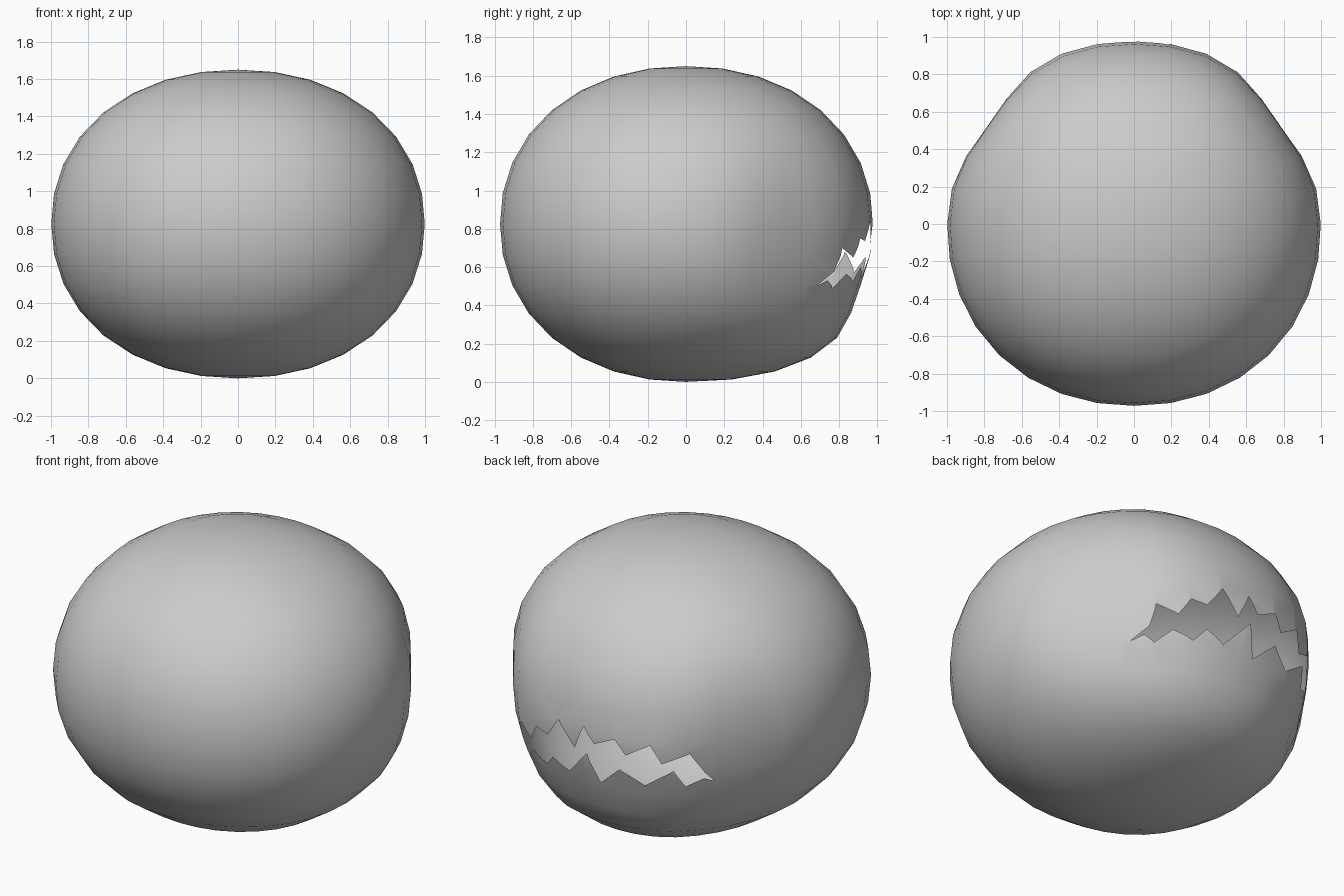
import bpy, bmesh, math

if "Cube" in bpy.data.objects:
    bpy.data.objects.remove(bpy.data.objects["Cube"])

# Rounded, slightly boxy body
P = 2.12
bm = bmesh.new()
bmesh.ops.create_uvsphere(bm, u_segments=32, v_segments=16, radius=1)
for v in bm.verts:
    n = sum(abs(c) ** P for c in v.co) ** (1 / P)
    v.co.x, v.co.y, v.co.z = v.co.x / n, 0.972 * v.co.y / n, 0.825 + 0.825 * v.co.z / n
me = bpy.data.meshes.new("body_shell")
bm.to_mesh(me)
bm.free()
body = bpy.data.objects.new("body_shell", me)
bpy.context.collection.objects.link(body)

# Jagged mouth outline: angle from the back towards -x, height
upper = [(-40, .50), (-35, .575), (-34, .70), (-26, .65), (-22, .75), (-16, .735),
         (-10.6, .86), (-4, .72), (0, .87), (4, .78), (12, .84), (15.5, .75),
         (24.5, .835), (28, .72), (38, .785), (45.5, .595)]
lower = [(42, .62), (35, .575), (32, .68), (21, .57), (13, .655), (4.5, .53),
         (1, .71), (-8, .545), (-15, .60), (-19, .525), (-26.6, .565), (-32, .49), (-36, .53)]
bm = bmesh.new()
ring = [bm.verts.new((-0.955 * math.sin(math.radians(a)), 0.25, z)) for a, z in upper + lower]
face = bm.faces.new(ring)
ext = bmesh.ops.extrude_face_region(bm, geom=[face], use_keep_orig=True)
for v in ext["geom"]:
    if isinstance(v, bmesh.types.BMVert):
        v.co.y = 1.4
bmesh.ops.recalc_face_normals(bm, faces=bm.faces)
cme = bpy.data.meshes.new("mouth_cutter")
bm.to_mesh(cme)
bm.free()
cutter = bpy.data.objects.new("mouth_cutter", cme)
bpy.context.collection.objects.link(cutter)
cutter.hide_render = True

# Cut the mouth
mod = body.modifiers.new("mouth", 'BOOLEAN')
mod.operation = 'DIFFERENCE'
mod.solver = 'EXACT'
mod.object = cutter
bpy.context.view_layer.objects.active = body
body.select_set(True)
bpy.ops.object.modifier_apply(modifier=mod.name)
bpy.data.objects.remove(cutter)

# Drop the pocket walls to leave an open shell, then shape cheeks and chin
bm = bmesh.new()
bm.from_mesh(body.data)


def depth(c):
    return (abs(c.x) ** P + abs(c.y / 0.972) ** P + abs((c.z - .825) / .825) ** P) ** (1 / P)


walls = [f for f in bm.faces if depth(f.calc_center_median()) < 0.93
         or min(depth(v.co) for v in f.verts) < 0.9]
bmesh.ops.delete(bm, geom=walls, context='FACES')
bmesh.ops.triangulate(bm, faces=[f for f in bm.faces if len(f.verts) > 4])
for v in bm.verts:
    x, y, z = v.co
    ang = abs(math.degrees(math.atan2(x, y)))
    k = 1 - 0.07 * math.exp(-((ang - 55) / 18) ** 2 - ((z - 0.75) / 0.5) ** 2)
    v.co.x *= k
    v.co.y *= k
    if y > 0:
        v.co.y *= 1.005 + 0.26 * max(0, (0.43 - z) / 0.43)
bm.to_mesh(body.data)
bm.free()
for p in body.data.polygons:
    p.use_smooth = True
